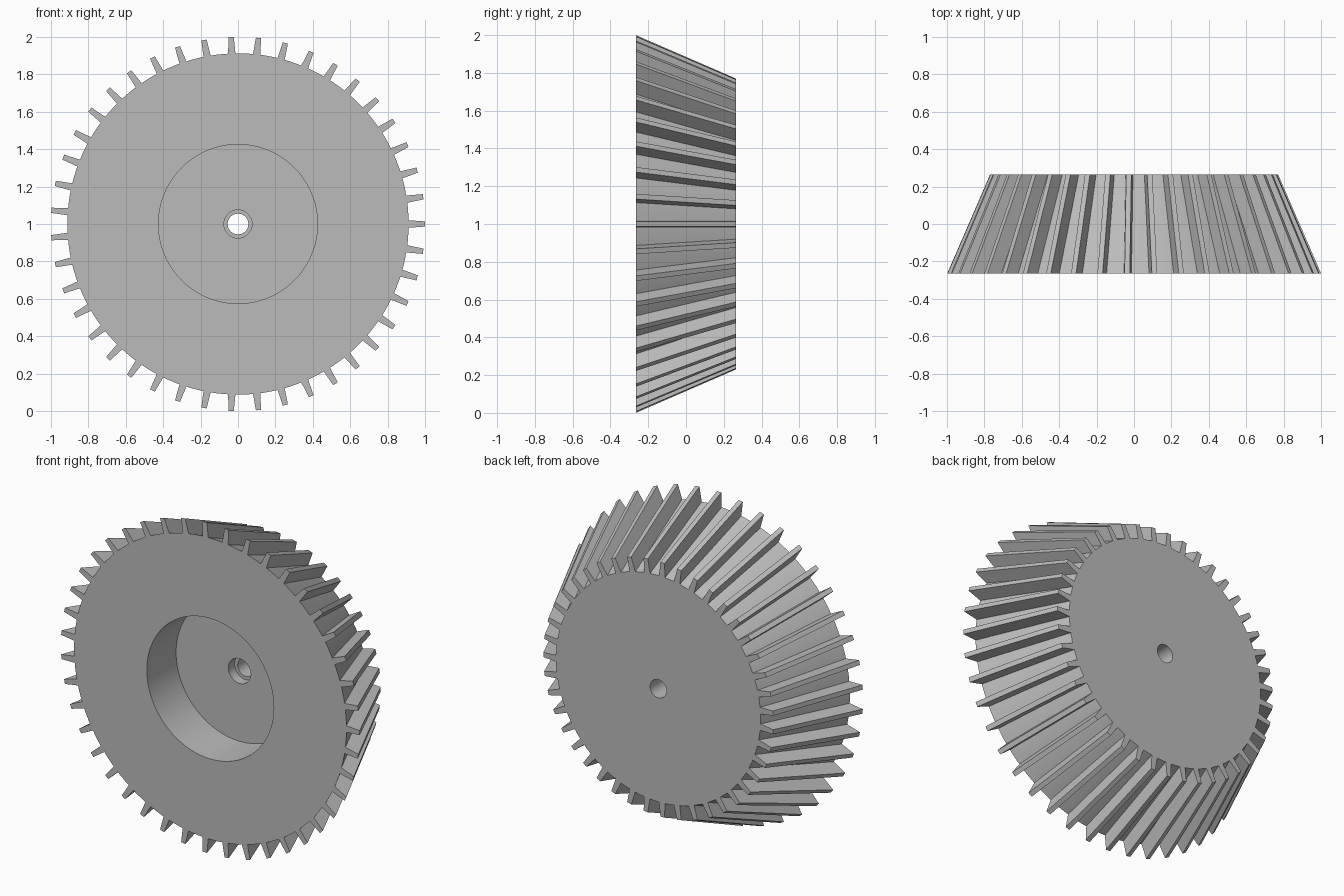
import bpy, bmesh
from math import radians, tau
from mathutils import Matrix, Vector

if "Cube" in bpy.data.objects:
    bpy.data.objects.remove(bpy.data.objects["Cube"], do_unlink=True)

TEETH = 43
FRONT, BACK = -0.265, 0.265
ROOT_FRONT, ROOT_BACK = 0.912, 0.685
TIP_FRONT, TIP_BACK = 1.0, 0.77
CENTRE = Vector((0, 0, 1))

grey = bpy.data.materials.new("plain grey")
grey.use_nodes = True
colour = (0.5, 0.5, 0.5, 1)
grey.diffuse_color = colour
grey.node_tree.nodes["Principled BSDF"].inputs["Base Color"].default_value = colour


def finish(name, bm):
    bmesh.ops.recalc_face_normals(bm, faces=bm.faces)
    mesh = bpy.data.meshes.new(name)
    bm.to_mesh(mesh)
    bm.free()
    mesh.materials.append(grey)
    obj = bpy.data.objects.new(name, mesh)
    obj.location = CENTRE
    bpy.context.collection.objects.link(obj)
    return obj


# Gear body: closed (radius, depth) profile with recess, counterbore and bore
profile = [
    (ROOT_FRONT, FRONT), (ROOT_BACK, BACK),
    (0.055, BACK), (0.055, FRONT + 0.34),
    (0.075, FRONT + 0.34), (0.075, FRONT + 0.28),
    (0.425, FRONT + 0.28), (0.425, FRONT),
]
bm = bmesh.new()
verts = [bm.verts.new((r, y, 0)) for r, y in profile]
edges = [bm.edges.new((a, b)) for a, b in zip(verts, verts[1:] + verts[:1])]
bmesh.ops.spin(bm, geom=verts + edges, cent=(0, 0, 0), axis=(0, 1, 0),
               angle=tau, steps=TEETH * 3, use_merge=True)
bmesh.ops.remove_doubles(bm, verts=bm.verts, dist=0.0001)
body = finish("gear_body", bm)
bpy.context.view_layer.objects.active = body
body.select_set(True)
bpy.ops.object.shade_smooth_by_angle(angle=radians(30))

# Teeth: straight tapered bars lying on the cone, sunk slightly into it
bm = bmesh.new()
for i in range(TEETH):
    turn = Matrix.Rotation(tau * i / TEETH, 3, 'Y')
    rings = []
    for y, root, tip in ((FRONT, ROOT_FRONT, TIP_FRONT), (BACK, ROOT_BACK, TIP_BACK)):
        section = ((root - 0.006, -0.02), (tip, -0.014), (tip, 0.014), (root - 0.006, 0.02))
        rings.append([bm.verts.new(turn @ Vector((r, y, w))) for r, w in section])
    a, b = rings
    bm.faces.new(a)
    bm.faces.new(b[::-1])
    for k in range(4):
        n = (k + 1) % 4
        bm.faces.new((a[k], b[k], b[n], a[n]))
finish("gear_teeth", bm)
